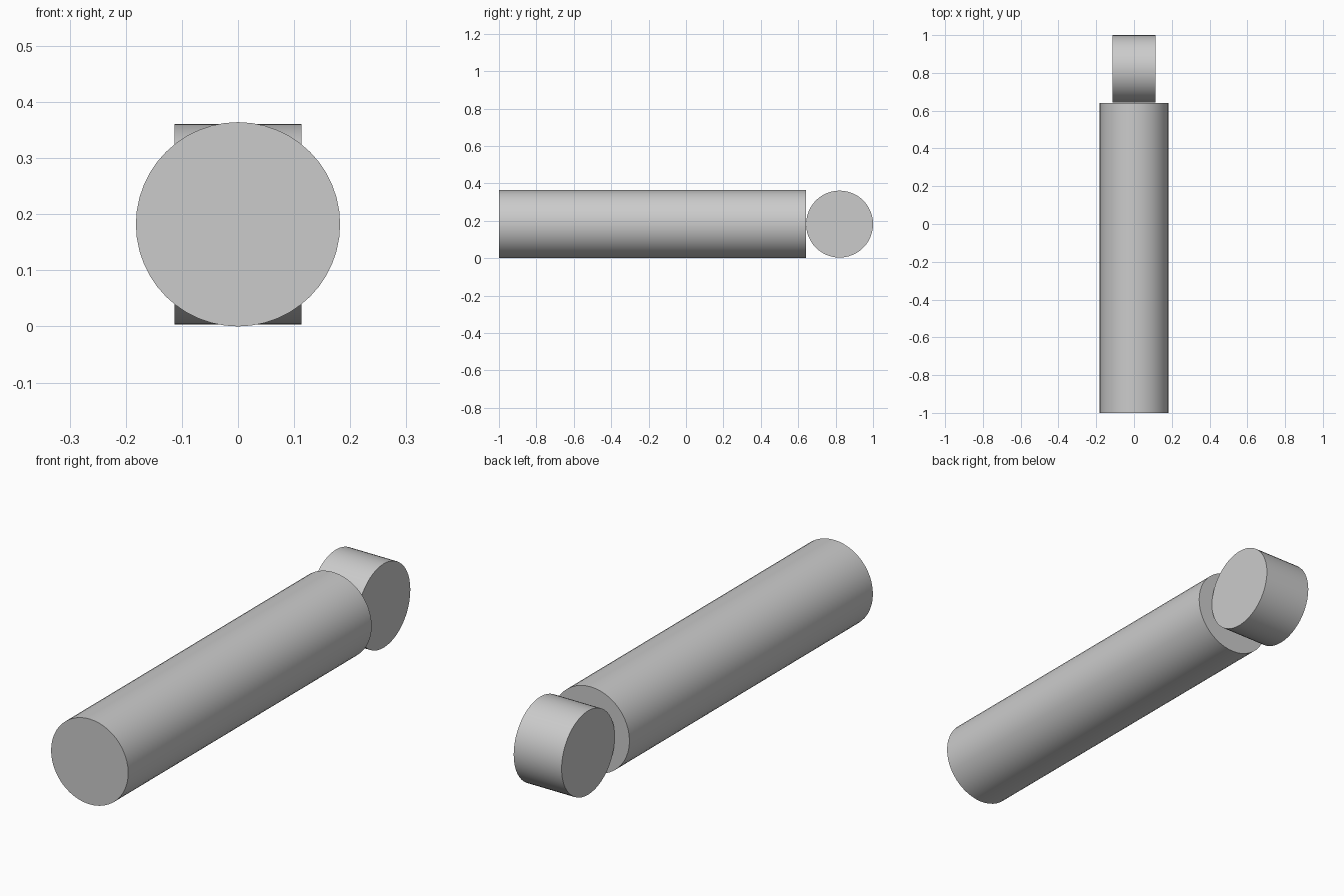
import bpy
import math

cube = bpy.data.objects.get("Cube")
if cube:
    bpy.data.objects.remove(cube, do_unlink=True)

# One plain grey for the whole model
grey = bpy.data.materials.new("light grey")
grey.use_nodes = True
colour = (0.6, 0.6, 0.6, 1)
grey.diffuse_color = colour
grey.node_tree.nodes["Principled BSDF"].inputs["Base Color"].default_value = colour

AXIS_Z = 0.182


def cylinder(name, radius, length, y, rotation):
    bpy.ops.mesh.primitive_cylinder_add(
        vertices=48, radius=radius, depth=length,
        location=(0, y, AXIS_Z), rotation=rotation)
    obj = bpy.context.object
    obj.name = name
    obj.data.materials.append(grey)
    bpy.ops.object.transform_apply(location=False, rotation=True, scale=True)
    bpy.ops.object.shade_smooth_by_angle(angle=math.radians(30))
    return obj


# Long shaft lying front to back
cylinder("shaft", 0.182, 1.641, -0.1795, (math.pi / 2, 0, 0))

# Short roller lying across the rear end
cylinder("end_roller", 0.179, 0.226, 0.821, (0, math.pi / 2, 0))
